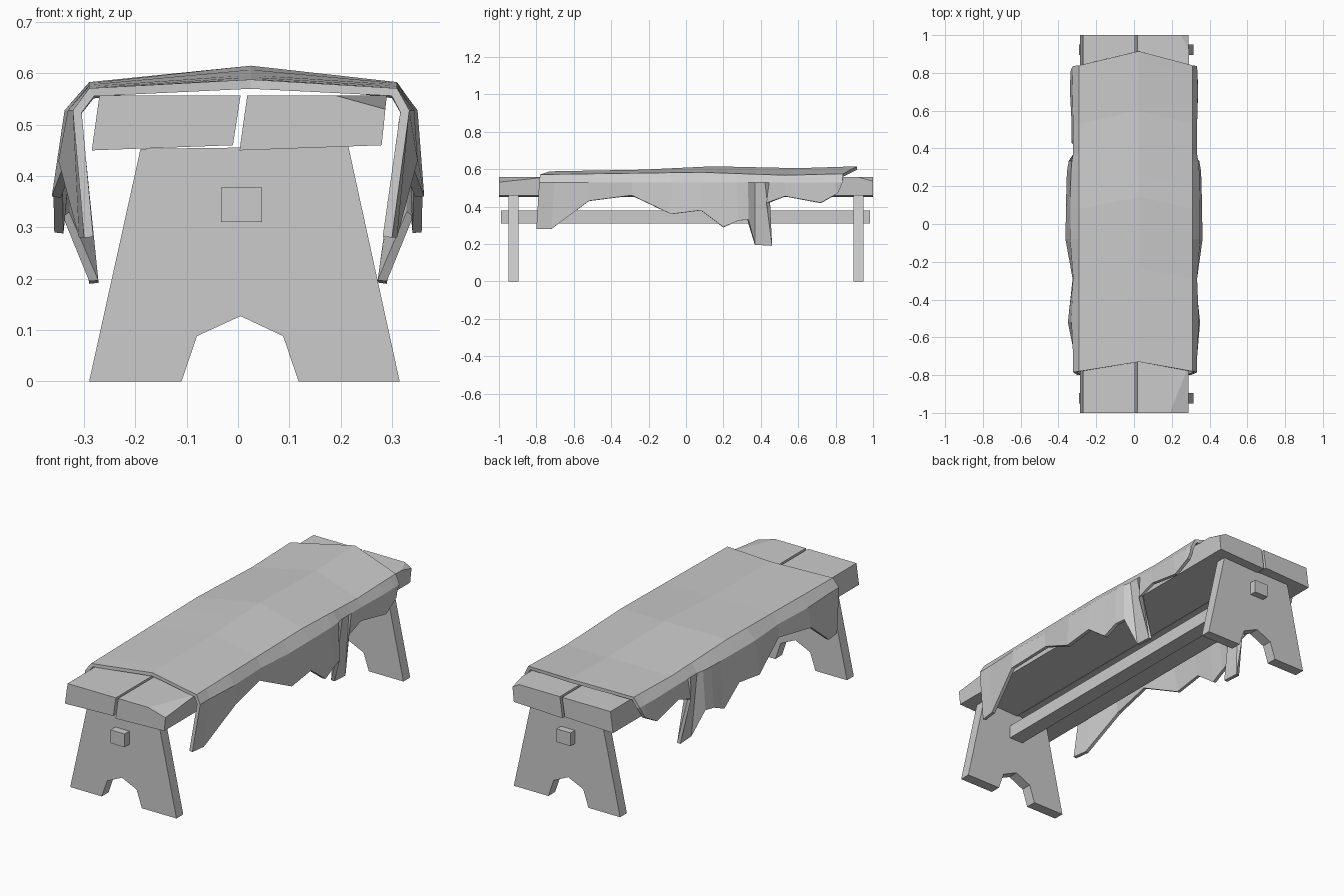
import bpy, bmesh
from mathutils import Vector

if "Cube" in bpy.data.objects:
    bpy.data.objects.remove(bpy.data.objects["Cube"])


def finish(bm, name):
    bmesh.ops.recalc_face_normals(bm, faces=bm.faces[:])
    me = bpy.data.meshes.new(name)
    bm.to_mesh(me)
    bm.free()
    ob = bpy.data.objects.new(name, me)
    bpy.context.collection.objects.link(ob)
    return ob


def prism(profile, y0, y1):
    """Extrude an x/z outline along y."""
    bm = bmesh.new()
    face = bm.faces.new([bm.verts.new((x, y0, z)) for x, z in profile])
    new = bmesh.ops.extrude_face_region(bm, geom=[face])["geom"]
    verts = [v for v in new if isinstance(v, bmesh.types.BMVert)]
    bmesh.ops.translate(bm, verts=verts, vec=(0, y1 - y0, 0))
    bmesh.ops.recalc_face_normals(bm, faces=bm.faces[:])
    return bm


def chip_corner(bm, a, b, c):
    """Slice off the corner above the plane through three points."""
    a, b, c = Vector(a), Vector(b), Vector(c)
    n = (b - a).cross(c - a)
    if n.z < 0:
        n.negate()
    cut = bmesh.ops.bisect_plane(bm, geom=bm.verts[:] + bm.edges[:] + bm.faces[:],
                                 plane_co=a, plane_no=n, clear_outer=True)["geom_cut"]
    edges = [e for e in cut if isinstance(e, bmesh.types.BMEdge)]
    bmesh.ops.holes_fill(bm, edges=edges, sides=0)


def lerp_table(table, t):
    for (a, p), (b, q) in zip(table, table[1:]):
        if t <= b:
            return p + (q - p) * (t - a) / (b - a)
    return table[-1][1]


# Seat planks, the right one with worn corners
finish(prism([(-.285, .45), (-.01, .46), (.005, .557), (-.27, .557)], -1, 1), "left_plank")
plank = prism([(.003, .45), (.28, .46), (.29, .557), (.018, .557)], -1, 1)
chip_corner(plank, (.19, -1, .557), (.288, -1, .53), (.29, -.75, .557))
chip_corner(plank, (.25, 1, .557), (.288, 1, .535), (.29, .92, .557))
finish(plank, "right_plank")

# Legs with a notched foot
leg = [(-.29, 0), (-.11, 0), (-.08, .088), (.005, .127), (.088, .088), (.118, 0),
       (.315, 0), (.215, .458), (-.19, .453)]
finish(prism(leg, -.95, -.895), "front_leg")
finish(prism(leg, .895, .95), "back_leg")

# Stretcher bar
finish(prism([(-.033, .31), (.047, .31), (.047, .378), (-.033, .378)], -.99, .985), "stretcher")

# Draped hide: fold y, then torn hem as y, z, x
hem = [(-.78, -.80, .28, .30), (-.70, -.72, .28, .31), (-.52, -.52, .43, .35),
       (-.29, -.29, .46, .325), (-.08, -.08, .36, .363), (.08, .08, .38, .36),
       (.20, .20, .29, .358), (.27, .28, .325, .355), (.33, .335, .33, .345),
       (.37, .37, .195, .29), (.41, .46, .19, .29), (.45, .43, .42, .33),
       (.53, .53, .455, .33), (.70, .72, .42, .34), (.79, .81, .47, .335),
       (.84, .825, .50, .33)]
ridge_z = [(-.78, .588), (-.29, .597), (.08, .615), (.53, .605), (.84, .615)]
fold_z = [(-.78, .571), (-.29, .578), (.08, .583), (.53, .567), (.84, .575)]

bm = bmesh.new()
rows = []
for fy, hy, hz, hx in hem:
    half = {}
    for s in (-1, 1):
        shoulder_x = max(.328, .325 + .5 * (hx - .325))
        half[s] = [(s * .30 + .01, fy, lerp_table(fold_z, fy)),
                   (s * shoulder_x + .006, fy + .25 * (hy - fy), .528),
                   (s * hx, hy, hz)]
    ry = -.73 + (fy + .78) / 1.62 * 1.645
    pts = half[-1][::-1] + [(.025, ry, lerp_table(ridge_z, fy))] + half[1]
    rows.append([bm.verts.new(p) for p in pts])
for a, b in zip(rows, rows[1:]):
    for i in range(len(a) - 1):
        bm.faces.new((a[i], a[i + 1], b[i + 1], b[i]))
hide = finish(bm, "draped_hide")
if sum(p.normal.z for p in hide.data.polygons) < 0:
    hide.data.flip_normals()
thick = hide.modifiers.new("thickness", 'SOLIDIFY')
thick.thickness = .018
thick.offset = -1
